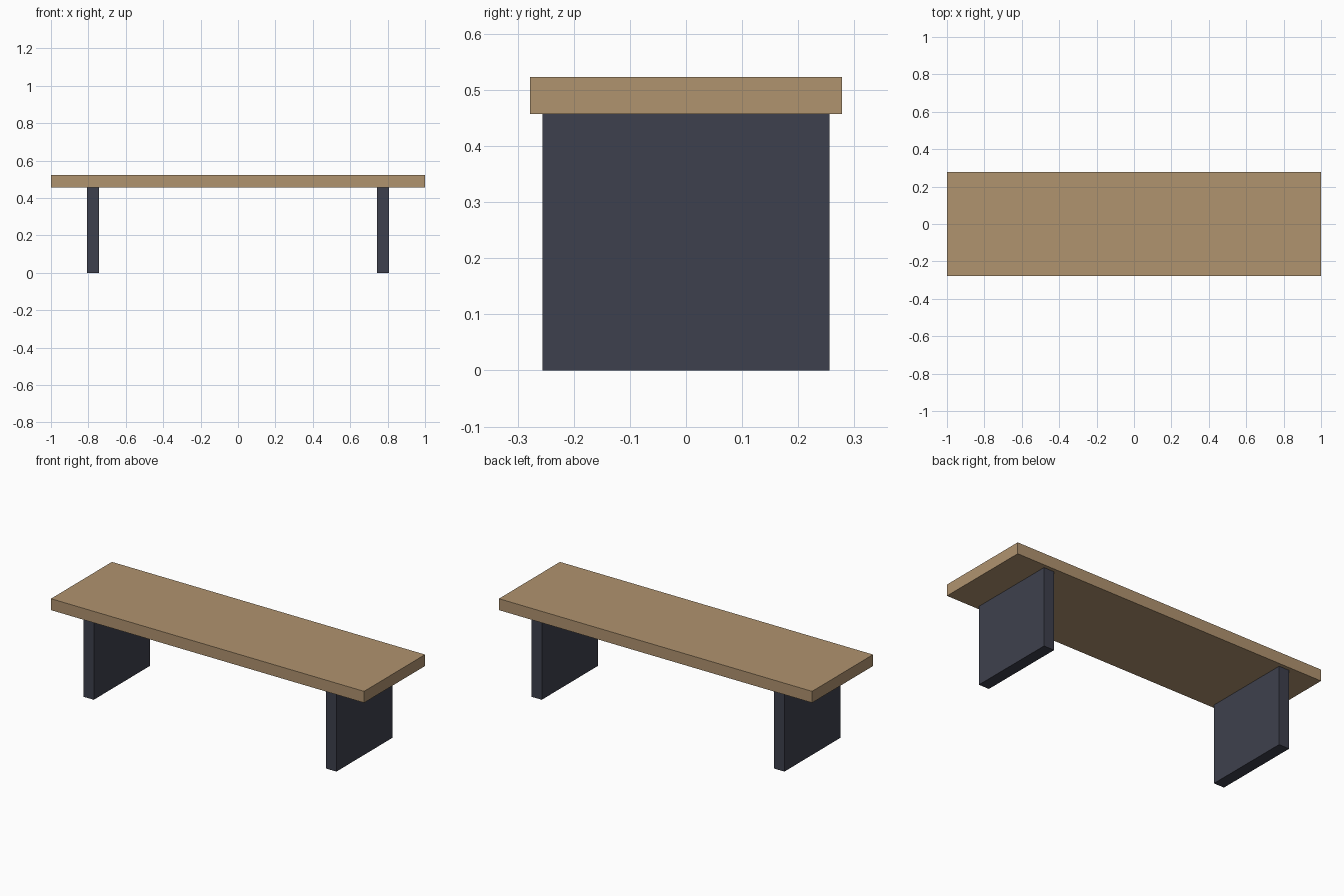
import bpy

default_cube = bpy.data.objects.get("Cube")
if default_cube:
    bpy.data.objects.remove(default_cube, do_unlink=True)


def make_material(name, color):
    mat = bpy.data.materials.new(name)
    mat.use_nodes = True
    mat.diffuse_color = color
    shader = next(n for n in mat.node_tree.nodes if n.type == "BSDF_PRINCIPLED")
    shader.inputs["Base Color"].default_value = color
    shader.inputs["Roughness"].default_value = 0.6
    return mat


def add_box(name, center, size, mat):
    bpy.ops.mesh.primitive_cube_add(size=1, location=center)
    obj = bpy.context.object
    obj.name = obj.data.name = name
    obj.scale = size
    bpy.ops.object.transform_apply(location=False, rotation=False, scale=True)
    obj.data.materials.append(mat)
    return obj


wood = make_material("light_wood", (0.434, 0.292, 0.159, 1))
dark = make_material("dark_paint", (0.048, 0.051, 0.074, 1))

leg_height = 0.457
thickness = 0.066

# Seat slab resting on the legs
add_box("seat", (0, 0, leg_height + thickness / 2), (2, 0.556, thickness), wood)

# Panel legs, set in from both ends
for side, sign in (("left", 1), ("right", -1)):
    add_box(side + "_leg", (sign * 0.775, 0, leg_height / 2),
            (thickness, 0.512, leg_height), dark)
